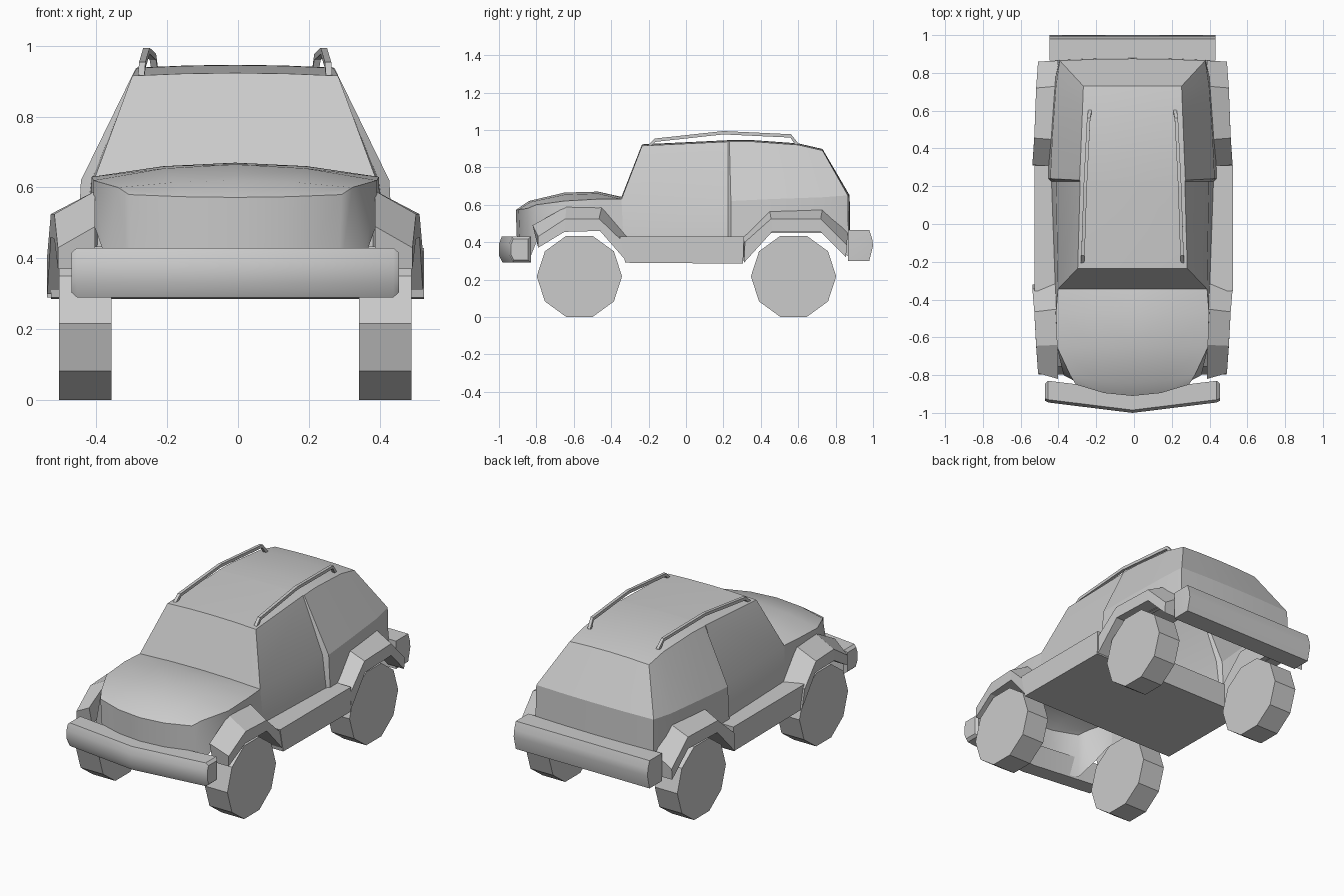
import bpy, bmesh, math
from mathutils import Vector

if "Cube" in bpy.data.objects:
    bpy.data.objects.remove(bpy.data.objects["Cube"])

CENTRE_X = -0.008
paint = bpy.data.materials.new("plain_grey")
paint.use_nodes = True
grey = (0.6, 0.6, 0.6, 1)
paint.diffuse_color = grey
paint.node_tree.nodes["Principled BSDF"].inputs["Base Color"].default_value = grey


def add_grid(bm, rows, loop=False, caps=False):
    """Skin a grid of points; loop closes each row, caps fills the end rows."""
    verts = [[bm.verts.new(p) for p in row] for row in rows]
    for a, b in zip(verts, verts[1:]):
        count = len(a)
        for i in range(count if loop else count - 1):
            j = (i + 1) % count
            bm.faces.new((a[i], a[j], b[j], b[i]))
    if caps:
        bm.faces.new(verts[0])
        bm.faces.new(verts[-1])


def finish(name, bm, mirror=True, smooth=None):
    """Turn a bmesh into a painted object, mirrored across the car."""
    bmesh.ops.remove_doubles(bm, verts=bm.verts, dist=0.0005)
    bmesh.ops.recalc_face_normals(bm, faces=bm.faces)
    mesh = bpy.data.meshes.new(name)
    bm.to_mesh(mesh)
    bm.free()
    obj = bpy.data.objects.new(name, mesh)
    bpy.context.collection.objects.link(obj)
    mesh.materials.append(paint)
    obj.location.x = CENTRE_X
    if mirror:
        obj.modifiers.new("mirror", "MIRROR")
    if smooth:
        bpy.ops.object.select_all(action="DESELECT")
        obj.select_set(True)
        bpy.context.view_layer.objects.active = obj
        bpy.ops.object.shade_smooth_by_angle(angle=math.radians(smooth))
    return obj


def across(edge, rise=0.0, bulge=0.0):
    """Row of points from an edge point to the centreline, with a crown."""
    x, y, z = edge
    return [edge,
            (x / 2, y + bulge * 0.75, z + rise * 0.75),
            (0, y + bulge, z + rise)]


# Cabin outline: sill line, belt line and roof line from front to back
sill = [(.41, -.335, .42), (.43, .225, .42), (.445, .24, .42),
        (.44, .45, .45), (.42, .73, .45), (.39, .87, .32)]
belt = [(.395, -.345, .63), (.405, .225, .62), (.435, .24, .62),
        (.425, .45, .63), (.405, .73, .64), (.385, .865, .65)]
roof = [(.29, -.235, .915), (.277, .225, .937), (.28, .232, .937),
        (.275, .35, .938), (.265, .6, .92), (.26, .73, .89)]

cabin = bmesh.new()
add_grid(cabin, [sill, belt, roof])
roof_rows = [across(p, .008) for p in roof]
windscreen_base = across(belt[0], .012)
tail = [across(belt[-1], 0, .01), across(sill[-1], 0, .01)]
add_grid(cabin, [windscreen_base] + roof_rows + tail)
finish("cabin", cabin, smooth=20)

# Bonnet with crowned top, rounded nose and side walls
bonnet_edge = [(.395, -.345, .63), (.405, -.47, .63), (.4, -.65, .62),
               (.33, -.8, .6), (.3, -.85, .58), (.29, -.84, .3)]
rises = [.012, .04, .045, .02, -.008, 0]
bulges = [0, 0, 0, -.04, -.06, -.06]
bonnet = bmesh.new()
add_grid(bonnet, [across(*row) for row in zip(bonnet_edge, rises, bulges)])
wall_foot = [(.41, -.335, .42), (.41, -.47, .5), (.4, -.65, .5),
             (.365, -.8, .4), (.29, -.84, .3)]
add_grid(bonnet, [bonnet_edge[:5], wall_foot])
finish("bonnet", bonnet, smooth=32)


# Wheel arch flares: a four-sided section swept over each wheel
def flare(name, inner, outer, lip):
    widths = [.53, .52, .51, .5]
    rows = []
    for w, (iy, iz), (oy, oz), (ly, lz) in zip(widths, inner, outer, lip):
        rows.append([(.395, iy, iz), (w, oy, oz), (w, ly, lz), (.395, ly, lz)])
    bm = bmesh.new()
    add_grid(bm, rows, loop=True, caps=True)
    finish(name, bm)


flare("front_wheel_arches",
      [(-.31, .43), (-.45, .59), (-.64, .59), (-.82, .49)],
      [(-.345, .41), (-.465, .525), (-.645, .525), (-.79, .43)],
      [(-.32, .3), (-.46, .46), (-.65, .455), (-.79, .37)])
flare("rear_wheel_arches",
      [(.29, .43), (.445, .58), (.73, .58), (.865, .45)],
      [(.315, .4), (.455, .525), (.72, .525), (.86, .385)],
      [(.31, .29), (.46, .455), (.72, .455), (.855, .32)])

# Floor and running boards as one closed box
floor = bmesh.new()
section = [(-.325, .29), (.305, .285), (.31, .43), (-.355, .43)]
add_grid(floor, [[(x, y, z) for y, z in section] for x in (-.52, .533)],
         loop=True, caps=True)
finish("floor_and_running_boards", floor, mirror=False)


# Bumpers: a profile swept out from the centre, with chamfered tips
def bumper(name, profile, half_width, sweep, tip):
    mid_y = sum(p[0] for p in profile) / len(profile)
    mid_z = sum(p[1] for p in profile) / len(profile)
    rows = []
    for x, back, scale in ((0, 0, 1), (half_width - tip, sweep, 1),
                           (half_width, sweep, .8)):
        rows.append([(x, mid_y + (y - mid_y) * scale + back,
                      mid_z + (z - mid_z) * scale) for y, z in profile])
    bm = bmesh.new()
    add_grid(bm, rows, loop=True, caps=True)
    centre = [f for f in bm.faces if all(abs(v.co.x) < .001 for v in f.verts)]
    bmesh.ops.delete(bm, geom=centre, context="FACES_ONLY")
    finish(name, bm, smooth=40)


bumper("front_bumper",
       [(-.885, .43), (-.985, .43), (-1, .39), (-1, .33), (-.98, .29), (-.885, .29)],
       .462, .055, .016)
bumper("rear_bumper",
       [(.865, .465), (.98, .465), (.995, .42), (1, .38), (.98, .3), (.865, .3)],
       .44, 0, .001)

# Ten-sided wheels
for end, y in (("front", -.57), ("rear", .575)):
    rim = [(y + .228 * math.cos(k * math.tau / 10),
            .217 + .228 * math.sin(k * math.tau / 10)) for k in range(10)]
    bm = bmesh.new()
    add_grid(bm, [[(x, a, b) for a, b in rim] for x in (.349, .497)],
             loop=True, caps=True)
    finish(end + "_wheels", bm)

# Roof rails: a square bar along a bent path
path = [Vector(p) for p in ((.265, -.2, .91), (.262, -.165, .945), (.25, .2, .985),
                            (.232, .56, .968), (.225, .595, .92))]
rails = bmesh.new()
rows = []
for i, p in enumerate(path):
    along = (path[min(i + 1, len(path) - 1)] - path[max(i - 1, 0)]).normalized()
    side = Vector((.009, 0, 0))
    up = side.normalized().cross(along) * .009
    rows.append([p + side + up, p - side + up, p - side - up, p + side - up])
add_grid(rails, rows, loop=True, caps=True)
finish("roof_rails", rails)
